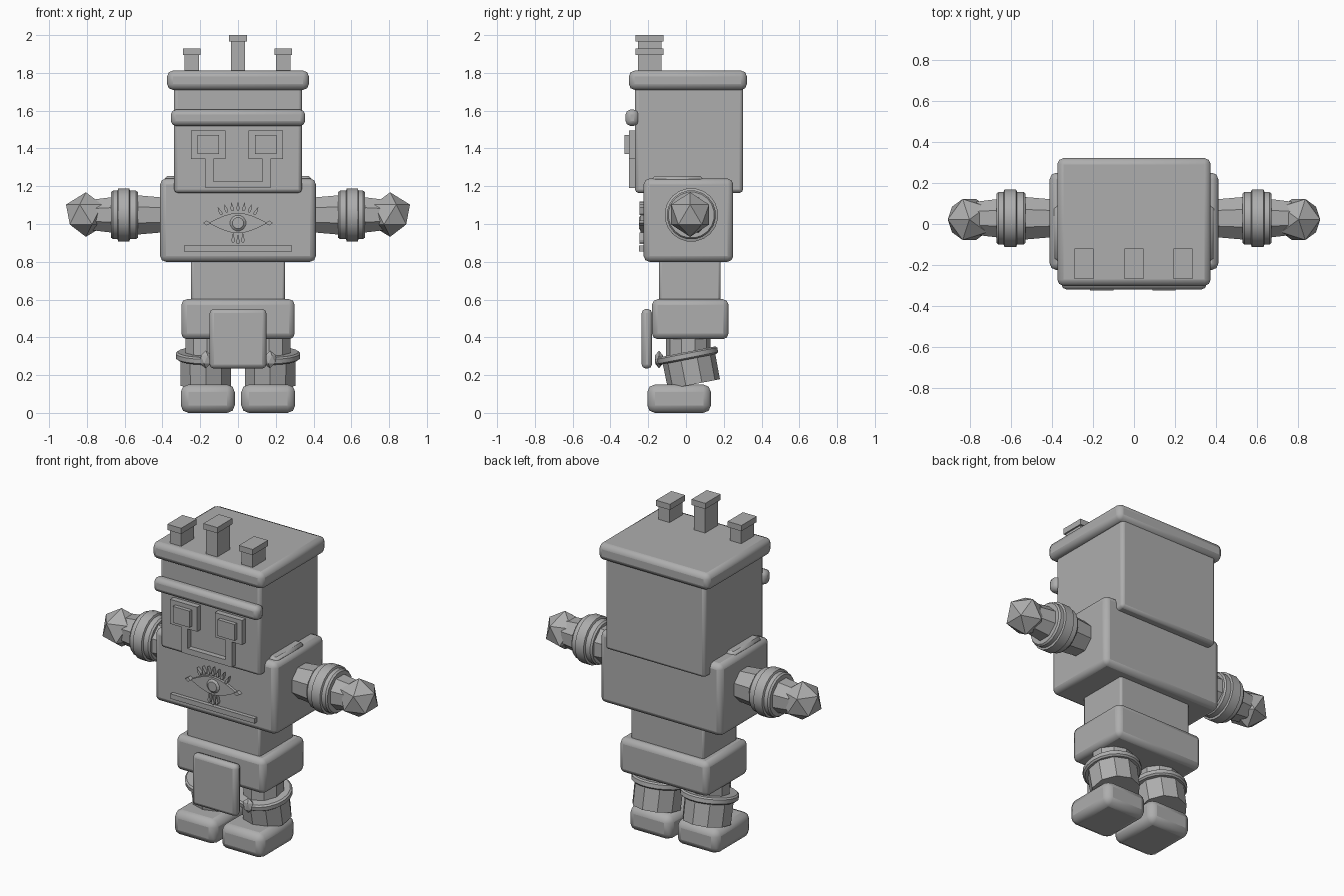
import bpy, bmesh, math
from mathutils import Matrix, Vector

if "Cube" in bpy.data.objects:
    bpy.data.objects.remove(bpy.data.objects["Cube"])

stone = bpy.data.materials.new("stone grey")
stone.diffuse_color = (0.42, 0.42, 0.42, 1)
stone.use_nodes = True
stone.node_tree.nodes["Principled BSDF"].inputs["Base Color"].default_value = stone.diffuse_color


def finish(name, bm, smooth=True, bevel=0, segments=2):
    bmesh.ops.recalc_face_normals(bm, faces=bm.faces)
    me = bpy.data.meshes.new(name)
    bm.to_mesh(me)
    bm.free()
    me.materials.append(stone)
    ob = bpy.data.objects.new(name, me)
    bpy.context.collection.objects.link(ob)
    if bevel:
        mod = ob.modifiers.new("bevel", 'BEVEL')
        mod.width = bevel
        mod.segments = segments
        mod.limit_method = 'ANGLE'
    if smooth:
        bpy.ops.object.select_all(action='DESELECT')
        bpy.context.view_layer.objects.active = ob
        ob.select_set(True)
        bpy.ops.object.shade_smooth_by_angle(angle=math.radians(35))
    return ob


def box(name, x, y, z, bevel=0, segments=2):
    """Box from (min, max) ranges."""
    lo, hi = Vector((x[0], y[0], z[0])), Vector((x[1], y[1], z[1]))
    bm = bmesh.new()
    bmesh.ops.create_cube(bm, size=1, matrix=Matrix.Translation((lo + hi) / 2)
                          @ Matrix.Diagonal((*(hi - lo), 1)))
    return finish(name, bm, bool(bevel), bevel, segments)


def lathe(name, profile, sides, place, smooth=False):
    """Closed solid of revolution about local z from (radius, height) pairs."""
    bm = bmesh.new()
    rings = []
    for r, h in profile:
        rings.append([bm.verts.new((r * math.cos(2 * math.pi * (i + .5) / sides),
                                    r * math.sin(2 * math.pi * (i + .5) / sides), h))
                      for i in range(sides)])
    for a, b in zip(rings, rings[1:]):
        for i in range(sides):
            j = (i + 1) % sides
            bm.faces.new((a[i], a[j], b[j], b[i]))
    bm.faces.new(rings[0])
    bm.faces.new(rings[-1])
    bm.transform(place)
    return finish(name, bm, smooth)


def plate(name, outline, y0, y1):
    """Flat front-facing shape given by (x, z) points, between y0 and y1."""
    bm = bmesh.new()
    face = bm.faces.new([bm.verts.new((x, y0, z)) for x, z in outline])
    out = bmesh.ops.extrude_face_region(bm, geom=[face])
    bmesh.ops.translate(bm, vec=(0, y1 - y0, 0),
                        verts=[v for v in out['geom'] if isinstance(v, bmesh.types.BMVert)])
    return finish(name, bm, False)


def drop(name, cx, cz, angle, w, h):
    """Small pointed teardrop on the chest, its tip leaning by angle."""
    pts = [(-w * .6, -h * .5), (w * .6, -h * .5), (w, -h * .2), (0, h * .6), (-w, -h * .2)]
    c, s = math.cos(angle), math.sin(angle)
    plate(name, [(cx + x * c + z * s, cz - x * s + z * c) for x, z in pts], -.245, -.2)


# Head, cap and brow band
box("head", (-.338, .338), (-.27, .302), (1.165, 1.75), .018)
box("head_cap", (-.375, .375), (-.302, .322), (1.71, 1.812), .03)
box("brow_band", (-.355, .355), (-.32, -.25), (1.52, 1.605), .025)

# Crown posts
for x, top in ((-.245, 1.93), (0, 2.0), (.24, 1.93)):
    box("crown_post", (x - .038, x + .038), (-.255, -.13), (1.79, top - .03))
    box("crown_post_cap", (x - .047, x + .047), (-.268, -.12), (top - .035, top))

# Eyes joined by an angular mouth frame
for s in (-1, 1):
    c = -.157 if s < 0 else .147
    box("eye_frame", (c - .092, c + .092), (-.303, -.26), (1.345, 1.495))
    box("eye_block", (c - .057, c + .057), (-.326, -.26), (1.37, 1.47))
    box("mouth_side", (s * .15 - .021, s * .15 + .021), (-.303, -.26), (1.19, 1.35))
box("mouth_bar", (-.13, .13), (-.303, -.26), (1.19, 1.225))

# Torso, waist and hips
box("torso", (-.412, .412), (-.224, .25), (.8, 1.24), .03)
box("waist", (-.248, .248), (-.142, .182), (.58, .82), .012)
box("hips", (-.3, .3), (-.18, .225), (.39, .602), .03)
box("loin_plate", (-.15, .15), (-.235, -.18), (.235, .55), .022)
box("chest_bar", (-.285, .285), (-.248, -.2), (.855, .885))

# Chest eye emblem: almond, pointed corners, lashes and tears
n = 8
almond = [(-.155 + .31 * i / n, 1.005 + .053 * math.sin(math.pi * i / n)) for i in range(n + 1)]
almond += [(x, 2.01 - z) for x, z in almond[-2:0:-1]]
plate("chest_eye", almond, -.24, -.2)
lathe("chest_pupil", [(.045, 0), (.03, .012)], 12,
      Matrix.Translation((0, -.238, 1.005)) @ Matrix.Rotation(math.pi / 2, 4, 'X'))
for s in (-1, 1):
    plate("chest_eye_corner", [(s * .145, 1.005), (s * .165, 1.018),
                               (s * .185, 1.005), (s * .165, .992)], -.25, -.2)
for i in range(-3, 4):
    drop("lash", i * .032, 1.093 - .0028 * i * i, i * .16, .009, .042)
for i in (-1, 0, 1):
    drop("tear", i * .026, .918 + .008 * abs(i), 0, .009, .05)

for s in (-1, 1):
    # Shoulder lip and arm, laid along x
    box("shoulder_lip", (min(s * .32, s * .39), max(s * .32, s * .39)),
        (-.18, .09), (1.2, 1.254), .015, 1)
    arm = Matrix.Translation((0, .028, 1.048)) @ Matrix.Rotation(s * math.pi / 2, 4, 'Y')
    lathe("upper_arm", [(.098, .38), (.115, .56)], 8, arm)
    lathe("cuff", [(.122, .53), (.13, .54), (.13, .572), (.142, .576), (.142, .634),
                   (.13, .638), (.13, .662), (.122, .672)], 20, arm, True)
    lathe("wrist", [(.105, .64), (.088, .77)], 8, arm)
    bm = bmesh.new()
    bmesh.ops.create_icosphere(bm, subdivisions=1, radius=.118)
    bm.transform(Matrix.Translation((s * .805, .022, 1.05)) @ Matrix.Diagonal((s, 1, 1, 1)))
    finish("hand", bm, False)

    # Leg with tilted shin, knee ring, knee gem and foot
    lathe("thigh", [(.118, .22), (.118, .41)], 10, Matrix.Translation((s * .165, .012, 0)))
    shin = Matrix.Translation((s * .17, .025, .24)) @ Matrix.Rotation(math.radians(11), 4, 'X')
    lathe("shin", [(.14, -.09), (.142, .08)], 10, shin)
    ring = Matrix.Translation((s * .165, .008, .303)) @ Matrix.Rotation(math.radians(11), 4, 'X')
    lathe("knee_ring", [(.155, -.02), (.165, -.012), (.165, .012), (.155, .02)], 20, ring, True)
    bm = bmesh.new()
    bmesh.ops.create_icosphere(bm, subdivisions=1, radius=1)
    bm.transform(Matrix.Translation((s * .17, -.143, .283)) @ Matrix.Diagonal((.036, .025, .047, 1)))
    finish("knee_gem", bm, False)
    box("foot", (s * .16 - .143, s * .16 + .143), (-.205, .132), (0, .15), .04)
